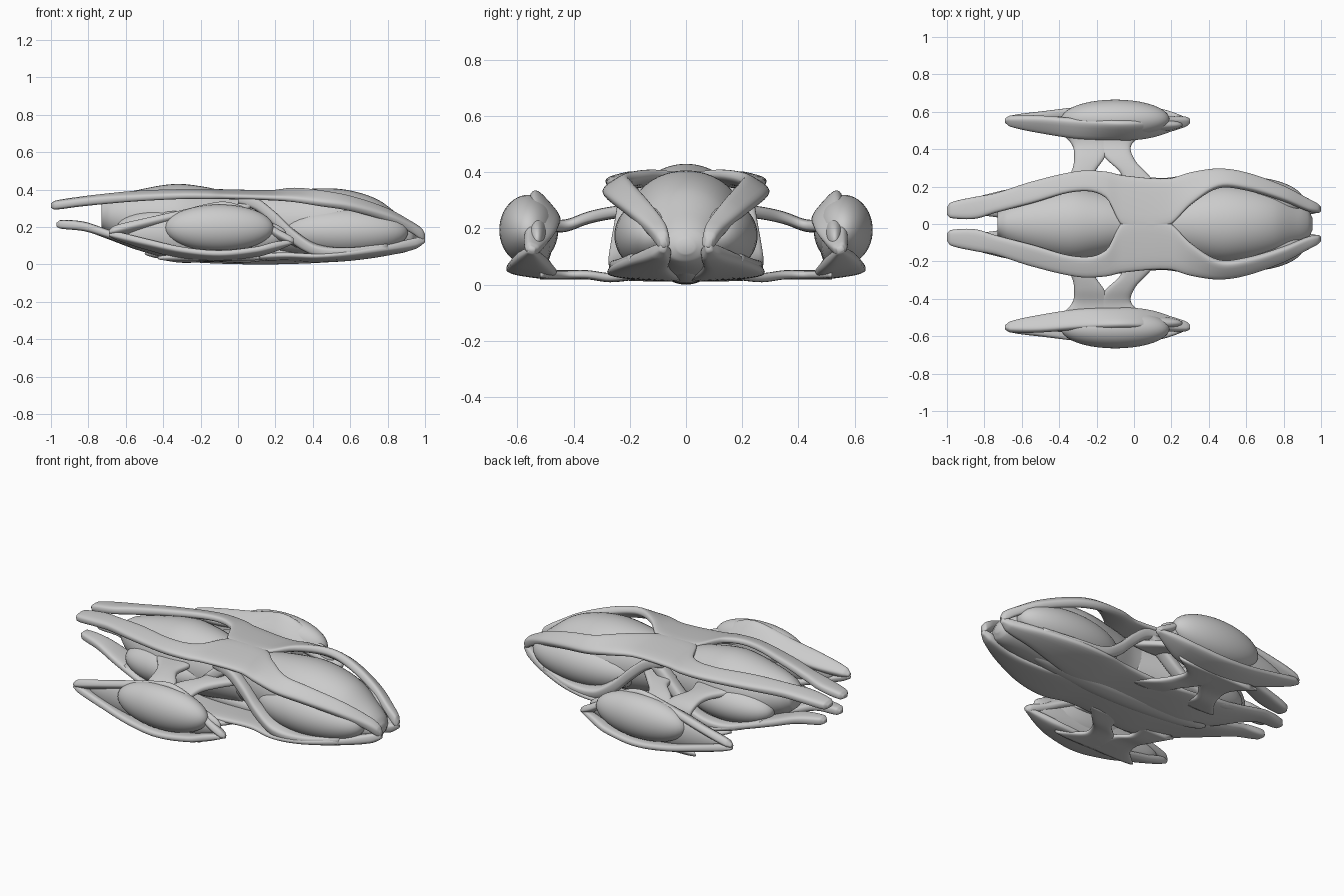
import bpy, bmesh
from math import sin, cos, pi
from mathutils import Vector, Matrix


def finish(name, bm, mirror):
    bmesh.ops.recalc_face_normals(bm, faces=bm.faces)
    for f in bm.faces:
        f.smooth = True
    me = bpy.data.meshes.new(name)
    bm.to_mesh(me)
    bm.free()
    ob = bpy.data.objects.new(name, me)
    bpy.context.collection.objects.link(ob)
    if mirror:
        m = ob.modifiers.new("Mirror", 'MIRROR')
        m.use_axis = (False, True, False)
    return ob


def smooth_rows(rows, steps=6):
    """Cubic interpolation of all columns over the first column."""
    def slope(i, k):
        a, b = rows[max(i - 1, 0)], rows[min(i + 1, len(rows) - 1)]
        return (b[k] - a[k]) / (b[0] - a[0])
    out = []
    for i in range(len(rows) - 1):
        p, q = rows[i], rows[i + 1]
        h = q[0] - p[0]
        for j in range(steps):
            t = j / steps
            r = [p[0] + h * t]
            for k in range(1, len(p)):
                r.append((2*t**3 - 3*t*t + 1) * p[k] + (t**3 - 2*t*t + t) * h * slope(i, k)
                         + (3*t*t - 2*t**3) * q[k] + (t**3 - t*t) * h * slope(i + 1, k))
            out.append(r)
    out.append(list(rows[-1]))
    return out


def skin(name, rings, mirror=True):
    bm = bmesh.new()
    vs = [[bm.verts.new(p) for p in r] for r in rings]
    n = len(vs[0])
    for a, b in zip(vs, vs[1:]):
        for i in range(n):
            bm.faces.new((a[i], a[(i + 1) % n], b[(i + 1) % n], b[i]))
    bm.faces.new(vs[0])
    bm.faces.new(vs[-1][::-1])
    return finish(name, bm, mirror)


def strip(name, rows, axis='x', mirror=True):
    """Rounded plate; each row: position, edge A (h, z), edge B (h, z), thickness."""
    rings = []
    for s, a, za, b, zb, t in smooth_rows(rows):
        mid, half = Vector(((a + b) / 2, (za + zb) / 2)), Vector(((b - a) / 2, (zb - za) / 2))
        nrm = Vector((-half.y, half.x)).normalized() * t / 2
        ring = []
        for i in range(24):
            c, d = cos(2 * pi * i / 24), sin(2 * pi * i / 24)
            u, v = (abs(w) ** .65 * (1 if w > 0 else -1) for w in (c, d))
            p = mid + half * u + nrm * v
            ring.append((s, p.x, p.y) if axis == 'x' else (p.x, s, p.y))
        rings.append(ring)
    return skin(name, rings, mirror)


def hull(name, rows):
    """Oval body along x; each row: x, half width, top z, bottom z."""
    return skin(name, [[(x, w * cos(i * pi / 20), (t + b) / 2 + (t - b) / 2 * sin(i * pi / 20))
                        for i in range(40)] for x, w, t, b in smooth_rows(rows)], False)


def blister(name, centre, radii, mirror=True):
    bm = bmesh.new()
    bmesh.ops.create_uvsphere(bm, u_segments=40, v_segments=24, radius=1,
                              matrix=Matrix.Translation(centre) @ Matrix.Diagonal((*radii, 1)))
    return finish(name, bm, mirror)


# central hull and canopies
hull("front_canopy", [(-.1, .12, .37, .08), (.1, .13, .375, .07), (.25, .17, .39, .05),
                      (.45, .21, .407, .03), (.6, .2, .395, .03), (.75, .165, .345, .045),
                      (.87, .115, .255, .06), (.93, .08, .2, .08), (.955, .03, .16, .11)])
hull("rear_hull", [(-.73, .06, .33, .2), (-.68, .1, .36, .16), (-.55, .155, .395, .1),
                   (-.34, .2, .43, .05), (-.18, .18, .415, .04), (-.05, .15, .385, .05),
                   (.08, .12, .36, .06)])
blister("front_side_blister", (.57, .12, .175), (.34, .135, .13))
blister("rear_side_blister", (-.38, .11, .19), (.27, .125, .11))
blister("keel", (.12, 0, .06), (.62, .085, .06), False)

# upper deck: two plates that part around the canopies and fork at the tail
strip("upper_deck", [
    (-1, .05, .315, .09, .312, .02), (-.98, .032, .32, .115, .313, .045),
    (-.85, .028, .34, .145, .33, .05), (-.74, .06, .355, .165, .34, .05),
    (-.55, .11, .378, .225, .352, .045), (-.3, .175, .39, .282, .362, .04),
    (-.15, .14, .39, .28, .362, .04), (-.06, -.01, .388, .26, .362, .04),
    (.18, -.01, .385, .243, .355, .04), (.3, .1, .398, .275, .345, .045),
    (.45, .195, .385, .292, .32, .05), (.6, .185, .355, .27, .298, .055),
    (.8, .125, .285, .2, .245, .055), (.93, .07, .205, .135, .19, .06),
    (.985, .06, .165, .105, .155, .06), (1, .07, .15, .09, .145, .03)])

# lower deck with its own tail prongs
strip("lower_deck", [
    (-.97, .06, .212, .09, .212, .02), (-.95, .045, .215, .11, .213, .045),
    (-.82, .045, .205, .15, .2, .05), (-.7, .03, .16, .18, .165, .05),
    (-.55, -.01, .1, .21, .12, .05), (-.35, -.01, .045, .25, .065, .045),
    (-.15, -.01, .03, .27, .035, .04), (.05, -.01, .03, .25, .04, .04),
    (.25, -.01, .03, .25, .05, .04), (.42, -.01, .025, .28, .045, .04),
    (.6, .03, .035, .265, .06, .045), (.8, .06, .065, .2, .09, .05),
    (.95, .055, .105, .125, .12, .055), (1, .07, .13, .09, .135, .03)])

# rims sweeping from the upper deck down around the side blisters
strip("front_rim", [
    (0, .17, .35, .24, .35, .05), (.1, .17, .32, .24, .32, .07),
    (.2, .18, .24, .25, .24, .08), (.3, .19, .15, .265, .14, .08),
    (.42, .2, .085, .275, .07, .06), (.6, .19, .065, .262, .07, .045),
    (.8, .13, .085, .2, .095, .045)])
strip("rear_rim", [
    (-.62, .11, .15, .19, .14, .04), (-.4, .16, .085, .24, .08, .045),
    (-.22, .17, .1, .25, .11, .05), (-.1, .17, .19, .245, .2, .08),
    (0, .16, .28, .24, .29, .08), (.08, .15, .33, .235, .335, .05)])

# pylons: a forked pair of arms above and below, joining at the pod
for level, z0, z1, t in (("upper", .265, .21, .045), ("lower", .035, .035, .033)):
    strip(level + "_rear_pylon", [
        (.17, -.42, z0, -.19, z0, t), (.27, -.34, z0 - .01, -.21, z0 - .01, t),
        (.35, -.32, (z0 + z1) / 2, -.16, (z0 + z1) / 2, t),
        (.43, -.335, z1, -.12, z1, t), (.52, -.43, z1, -.1, z1, t)], 'y')
    strip(level + "_front_pylon", [
        (.17, -.06, z0, .17, z0, t), (.27, -.07, z0 - .01, .07, z0 - .01, t),
        (.35, -.15, (z0 + z1) / 2, 0, (z0 + z1) / 2, t),
        (.43, -.2, z1, -.01, z1, t), (.52, -.2, z1, .12, z1, t)], 'y')

# side pods: outer bubble, inner core, and upper and lower leaf-shaped shells
blister("pod_bubble", (-.1, .56, .195), (.29, .105, .125))
blister("pod_core", (-.17, .53, .16), (.43, .055, .11))
strip("pod_upper_shell", [
    (-.69, .545, .165, .56, .18, .02), (-.66, .525, .165, .575, .195, .045),
    (-.5, .49, .18, .575, .235, .05), (-.3, .46, .215, .56, .28, .05),
    (-.1, .455, .225, .548, .33, .045), (0, .455, .215, .548, .315, .045),
    (.1, .47, .18, .555, .26, .05), (.2, .5, .14, .57, .185, .05),
    (.28, .525, .12, .57, .14, .04), (.3, .54, .12, .56, .13, .02)])
strip("pod_lower_shell", [
    (-.69, .545, .155, .56, .165, .02), (-.65, .525, .145, .58, .16, .04),
    (-.5, .5, .095, .6, .125, .045), (-.3, .465, .045, .625, .08, .045),
    (-.1, .455, .035, .64, .06, .045), (.1, .47, .055, .625, .08, .045),
    (.2, .5, .085, .6, .105, .045), (.3, .54, .12, .56, .125, .02)])
